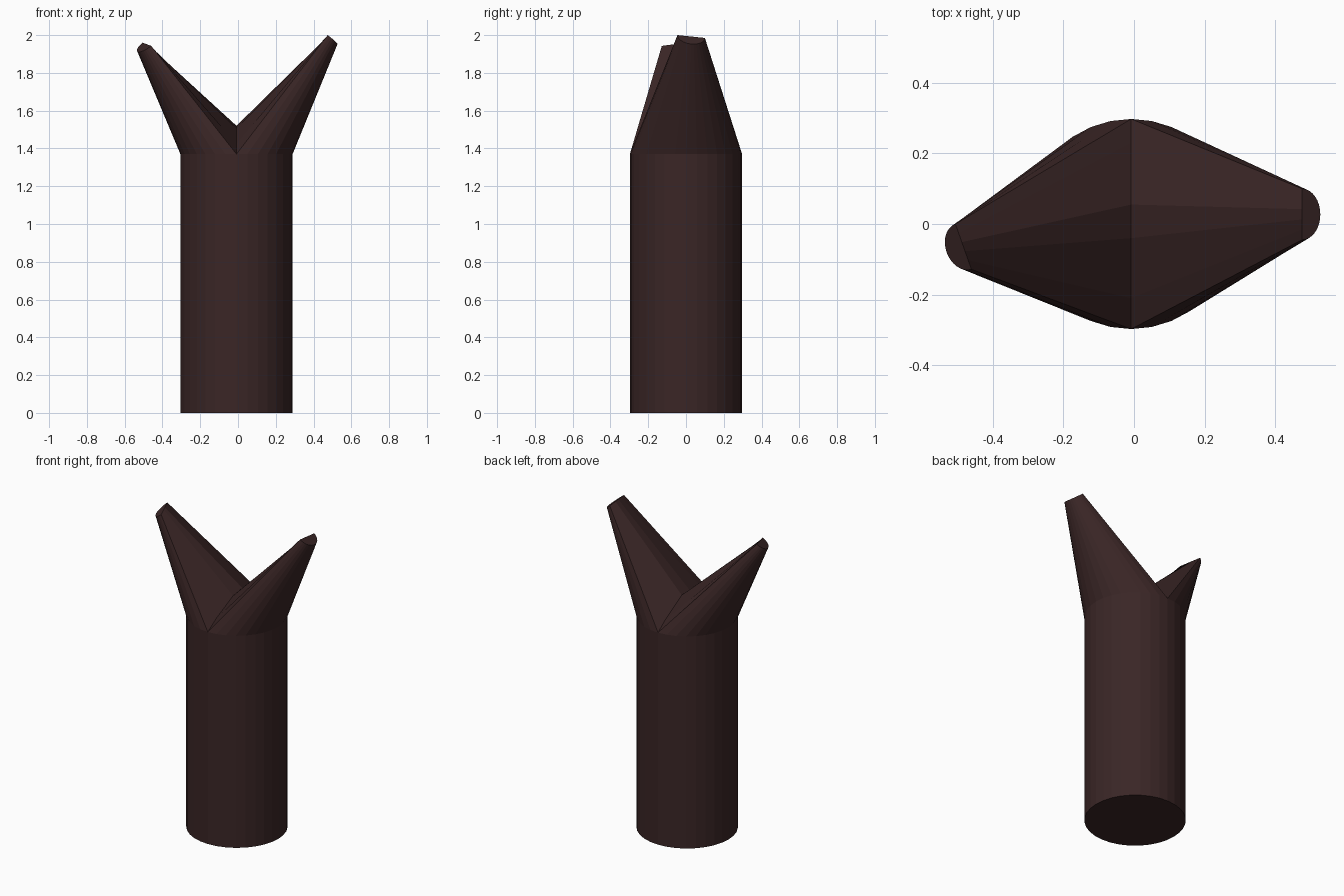
import bpy, bmesh
from math import sin, cos, pi
from mathutils import Vector

cube = bpy.data.objects.get("Cube")
if cube:
    bpy.data.objects.remove(cube, do_unlink=True)

RADIUS, SHOULDER, CENTRE, HALF = 0.297, 1.37, -0.008, 16

bark = bpy.data.materials.new("dark_brown_bark")
bark.use_nodes = True
bark.diffuse_color = (0.042, 0.019, 0.019, 1)
bark.node_tree.nodes["Principled BSDF"].inputs["Base Color"].default_value = bark.diffuse_color

# Saddle between the two prongs, from front to back (y, z)
SADDLE = [(-0.21, 1.425), (-0.04, 1.505), (0.055, 1.52), (0.23, 1.42)]


def half_ring(bm, side):
    """Half circle of the trunk top, running front to back on one side."""
    return [bm.verts.new((CENTRE + side * RADIUS * sin(pi * i / HALF),
                          -RADIUS * cos(pi * i / HALF), SHOULDER)) for i in range(HALF + 1)]


def add_prong(bm, side, front, back, outer, saddle):
    """Loft from half the trunk and the saddle to a small half-round tip."""
    front, back, outer = Vector(front), Vector(back), Vector(outer)
    mid = (front + back) / 2
    base = half_ring(bm, side)
    tip = [bm.verts.new(mid + (front - mid) * cos(pi * i / HALF)
                        + (outer - mid) * sin(pi * i / HALF)) for i in range(HALF + 1)]
    count = len(saddle) + 1
    inner = [bm.verts.new(front.lerp(back, (i + 1) / count)) for i in range(len(saddle))]
    low = base + saddle[::-1]
    high = tip + inner[::-1]
    for i in range(len(low)):
        j = (i + 1) % len(low)
        bm.faces.new((low[i], low[j], high[j], high[i]))
    bm.faces.new(high)


# Trunk with both prongs in one welded surface
bm = bmesh.new()
bottom = [bm.verts.new((CENTRE + RADIUS * sin(pi * i / HALF),
                        -RADIUS * cos(pi * i / HALF), 0)) for i in range(2 * HALF)]
top = [bm.verts.new((v.co.x, v.co.y, SHOULDER)) for v in bottom]
for i in range(2 * HALF):
    j = (i + 1) % (2 * HALF)
    bm.faces.new((bottom[i], bottom[j], top[j], top[i]))
bm.faces.new(bottom)
saddle = [bm.verts.new((CENTRE, y, z)) for y, z in SADDLE]
add_prong(bm, 1, (0.475, -0.045, 2.0), (0.475, 0.1, 1.985), (0.527, 0.027, 1.953), saddle)
add_prong(bm, -1, (-0.46, -0.128, 1.943), (-0.505, 0.0, 1.96), (-0.53, -0.08, 1.912), saddle)
bmesh.ops.remove_doubles(bm, verts=bm.verts, dist=0.0005)
bmesh.ops.recalc_face_normals(bm, faces=bm.faces)

mesh = bpy.data.meshes.new("forked_trunk")
bm.to_mesh(mesh)
bm.free()
mesh.materials.append(bark)
trunk = bpy.data.objects.new("forked_trunk", mesh)
bpy.context.collection.objects.link(trunk)
